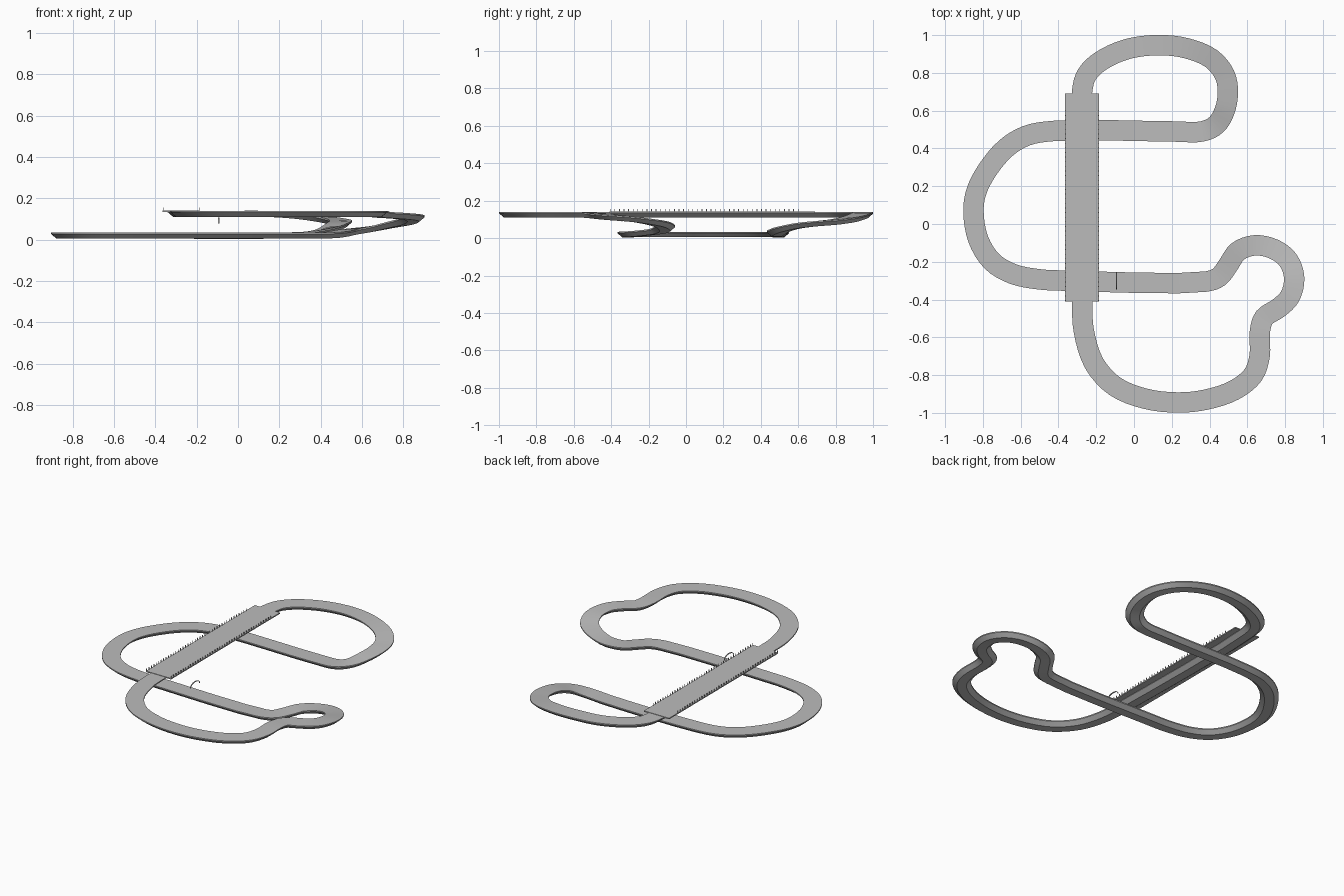
import bpy
import bmesh
import math
from mathutils import Vector

cube = bpy.data.objects.get("Cube")
if cube:
    bpy.data.objects.remove(cube, do_unlink=True)


def make_material(name, value):
    mat = bpy.data.materials.new(name)
    mat.use_nodes = True
    colour = (value, value, value, 1)
    mat.diffuse_color = colour
    mat.node_tree.nodes["Principled BSDF"].inputs["Base Color"].default_value = colour
    return mat


grey = make_material("track grey", 0.5)


def add_object(name, bm, smooth=False):
    bmesh.ops.recalc_face_normals(bm, faces=bm.faces)
    mesh = bpy.data.meshes.new(name)
    bm.to_mesh(mesh)
    bm.free()
    obj = bpy.data.objects.new(name, mesh)
    bpy.context.collection.objects.link(obj)
    mesh.materials.append(grey)
    if smooth:
        bpy.ops.object.select_all(action='DESELECT')
        obj.select_set(True)
        bpy.context.view_layer.objects.active = obj
        bpy.ops.object.shade_smooth_by_angle(angle=math.radians(25))
    return obj


def add_box(bm, centre, size):
    verts = bmesh.ops.create_cube(bm, size=1)["verts"]
    for v in verts:
        v.co = Vector(a * b + c for a, b, c in zip(v.co, size, centre))


def spline_point(points, i, s):
    """Centripetal spline between points i and i + 1 of a closed path."""
    p = [points[(i + k - 1) % len(points)] for k in range(4)]
    t = [0]
    for a, b in zip(p, p[1:]):
        t.append(t[-1] + math.sqrt((b - a).length))
    x = t[1] + s * (t[2] - t[1])
    for level in (1, 2, 3):
        if level == 2:
            spans = [(t[0], t[2]), (t[1], t[3])]
        elif level == 1:
            spans = list(zip(t, t[1:]))
        else:
            spans = [(t[1], t[2])]
        p = [a.lerp(b, (x - u) / (v - u)) for a, b, (u, v) in zip(p, p[1:], spans)]
    return p[0]


def sweep(bm, path, profile, closed):
    """Sweep an upright (across, up) profile along a path."""
    rings = []
    n = len(path)
    for i, point in enumerate(path):
        after = path[(i + 1) % n] if closed else path[min(i + 1, n - 1)]
        before = path[i - 1] if closed else path[max(i - 1, 0)]
        along = after - before
        side = Vector((along.y, -along.x, 0)).normalized()
        rings.append([bm.verts.new(point + side * a + Vector((0, 0, b)))
                      for a, b in profile])
    pairs = list(zip(rings, rings[1:]))
    if closed:
        pairs.append((rings[-1], rings[0]))
    for r, q in pairs:
        for k in range(len(profile)):
            m = (k + 1) % len(profile)
            bm.faces.new((r[k], r[m], q[m], q[k]))


# Closed centre line of the road surface
HIGH, LOW = 0.139, 0.034
centre_line = [
    # upper straight and rear loop
    (-.275, -.41, HIGH), (-.275, .7, HIGH), (-.25, .79, HIGH), (-.18, .86, HIGH),
    (-.04, .925, HIGH), (.13, .947, HIGH), (.28, .93, .13), (.41, .875, .113),
    (.48, .79, .1), (.497, .7, .092), (.48, .6, .08), (.435, .525, .06),
    (.36, .49, .042), (.2, .49, LOW),
    # lower left loop
    (-.42, .493, LOW), (-.57, .467, LOW), (-.68, .4, LOW), (-.78, .28, LOW),
    (-.835, .17, LOW), (-.85, .07, LOW), (-.825, -.08, LOW), (-.75, -.2, LOW),
    (-.64, -.265, LOW), (-.5, -.293, LOW), (-.36, -.3, LOW), (.38, -.305, LOW),
    # climbing bend
    (.45, -.28, .036), (.497, -.22, .042), (.55, -.145, .052), (.64, -.113, .065),
    (.74, -.133, .085), (.815, -.19, .1), (.848, -.285, .115), (.825, -.385, .124),
    (.765, -.445, .13), (.69, -.495, .135), (.667, -.565, HIGH), (.665, -.7, HIGH),
    # front loop
    (.63, -.8, HIGH), (.53, -.88, HIGH), (.38, -.93, HIGH), (.23, -.945, HIGH),
    (.06, -.925, HIGH), (-.1, -.86, HIGH), (-.21, -.74, HIGH), (-.265, -.57, HIGH),
]
points = [Vector(p) for p in centre_line]
path = [spline_point(points, i, k / 4) for i in range(len(points)) for k in range(4)]
half = [(.054, 0), (.054, -.007), (.028, -.029)]
profile = half + [(-a, b) for a, b in reversed(half)]
bm = bmesh.new()
sweep(bm, path, profile, True)
add_object("track", bm, smooth=True)

# Bridge deck along the upper straight
bm = bmesh.new()
add_box(bm, (-.275, .14, .138), (.178, 1.1, .007))
add_object("bridge_deck", bm)

# Rows of small railing posts on both deck edges
for name, x in (("left_railing", -.188), ("right_railing", -.362)):
    bm = bmesh.new()
    for k in range(42):
        add_box(bm, (x, -.405 + k * .0245, .148), (.003, .004, .014))
    add_object(name, bm)

# Thin arch above the lower straight
arch = [Vector((-.093, -.3 + .046 * math.cos(a), .08 + .024 * math.sin(a)))
        for a in (math.pi * k / 12 for k in range(13))]
bm = bmesh.new()
sweep(bm, arch, [(-.003, -.002), (.003, -.002), (.003, .002), (-.003, .002)], False)
add_object("start_arch", bm)
